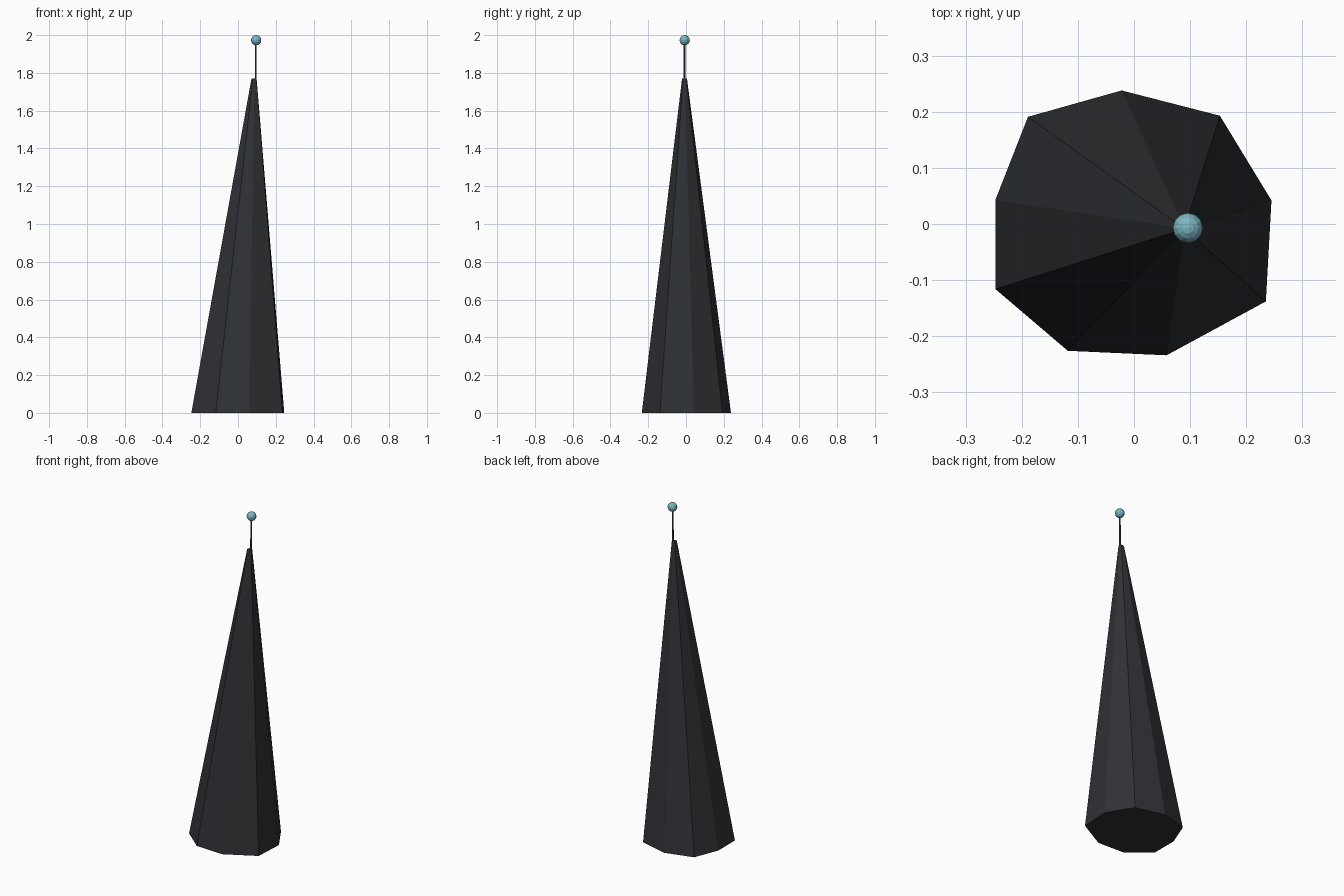
import bpy, bmesh
from mathutils import Vector

if "Cube" in bpy.data.objects:
    bpy.data.objects.remove(bpy.data.objects["Cube"])


def material(name, rgb):
    mat = bpy.data.materials.new(name)
    mat.diffuse_color = (*rgb, 1)
    mat.use_nodes = True
    mat.node_tree.nodes["Principled BSDF"].inputs["Base Color"].default_value = mat.diffuse_color
    return mat


def add_object(name, bm, mat):
    bmesh.ops.recalc_face_normals(bm, faces=bm.faces)
    mesh = bpy.data.meshes.new(name)
    bm.to_mesh(mesh)
    bm.free()
    mesh.materials.append(mat)
    obj = bpy.data.objects.new(name, mesh)
    bpy.context.collection.objects.link(obj)
    return obj


dark = material("dark_stone", (0.03, 0.031, 0.036))
metal = material("dark_metal", (0.06, 0.065, 0.07))
teal = material("teal_glow", (0.2, 0.47, 0.54))

# Leaning spire: uneven nine-sided footprint tapering to a small off-centre cap
FOOTPRINT = [(-0.022, 0.238), (0.153, 0.193), (0.245, 0.042),
             (0.235, -0.138), (0.058, -0.234), (-0.118, -0.226),
             (-0.247, -0.116), (-0.247, 0.043), (-0.189, 0.191)]
SPIRE_TOP = 1.77
CAP = Vector((0.085, -0.008))
bm = bmesh.new()
low = [bm.verts.new((x, y, 0)) for x, y in FOOTPRINT]
high = []
for p in FOOTPRINT:
    q = CAP + Vector(p) * 0.055
    high.append(bm.verts.new((q.x, q.y, SPIRE_TOP)))
n = len(FOOTPRINT)
for i in range(n):
    j = (i + 1) % n
    bm.faces.new((low[i], low[j], high[j], high[i]))
bm.faces.new(low)
bm.faces.new(high)
add_object("spire", bm, dark)

# Thin tapered mast on the tip
MAST_BOTTOM, MAST_TOP = 1.74, 1.96
bm = bmesh.new()
bmesh.ops.create_cone(bm, cap_ends=True, segments=6, radius1=0.006,
                      radius2=0.004, depth=MAST_TOP - MAST_BOTTOM)
mast = add_object("mast", bm, metal)
mast.location = (0.094, -0.008, (MAST_BOTTOM + MAST_TOP) / 2)

# Low-poly ball on the mast
bm = bmesh.new()
bmesh.ops.create_uvsphere(bm, u_segments=12, v_segments=8, radius=0.027)
ball = add_object("ball", bm, teal)
ball.location = (0.096, -0.007, 1.973)
